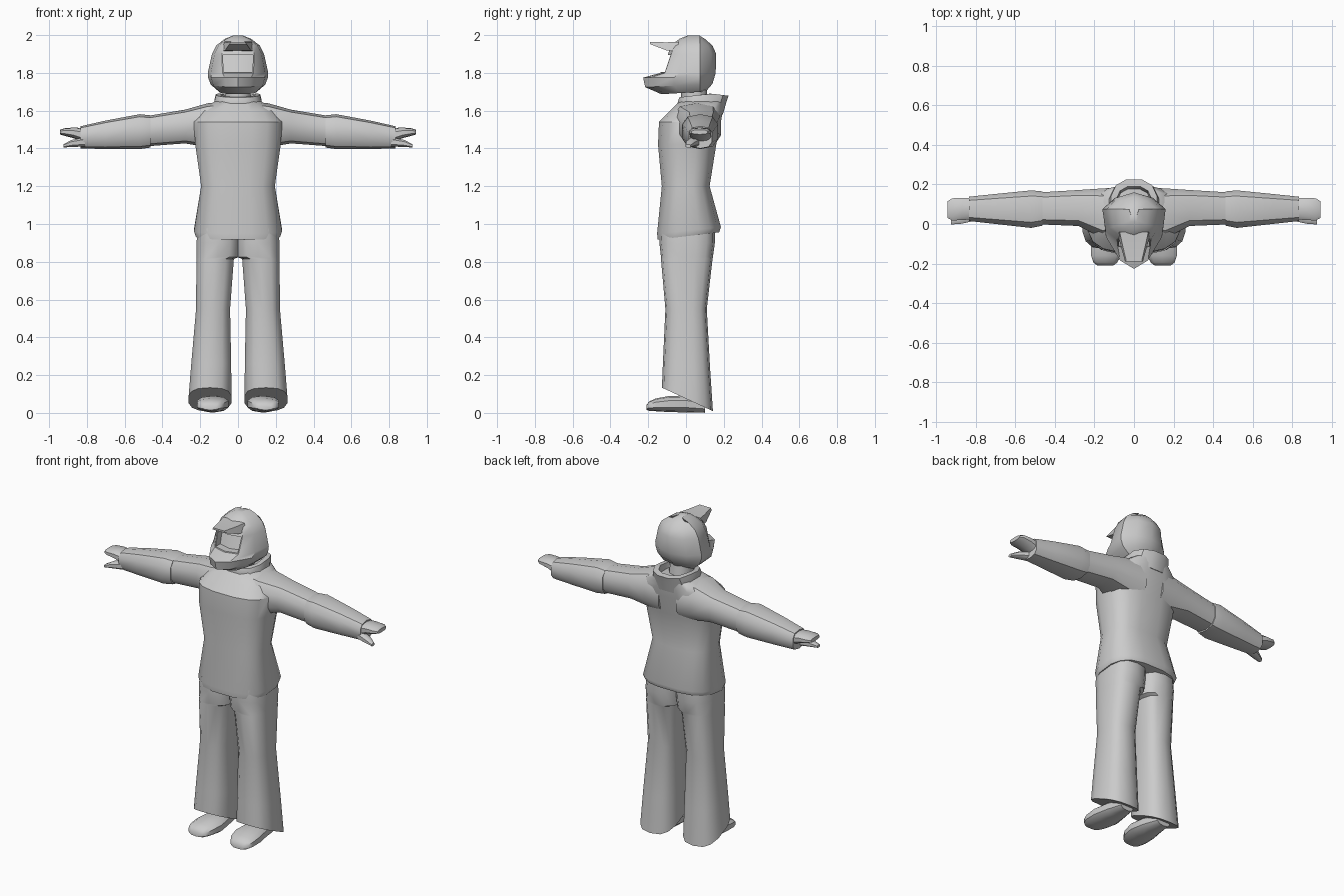
import bpy, bmesh, math
from mathutils import Vector

grey = bpy.data.materials.new("light_grey")
grey.diffuse_color = (0.6, 0.6, 0.6, 1)


def finish(name, bm, mirror=False, angle=40):
    bmesh.ops.recalc_face_normals(bm, faces=bm.faces)
    me = bpy.data.meshes.new(name)
    bm.to_mesh(me)
    bm.free()
    me.materials.append(grey)
    ob = bpy.data.objects.new(name, me)
    bpy.context.collection.objects.link(ob)
    bpy.ops.object.select_all(action='DESELECT')
    ob.select_set(True)
    bpy.context.view_layer.objects.active = ob
    bpy.ops.object.shade_smooth_by_angle(angle=math.radians(angle))
    if mirror:
        ob.modifiers.new("Mirror", 'MIRROR')
    return ob


def loft(rings, cap=True):
    bm = bmesh.new()
    vs = [[bm.verts.new(p) for p in r] for r in rings]
    n = len(vs[0])
    for a, b in zip(vs, vs[1:]):
        for i in range(n):
            j = (i + 1) % n
            bm.faces.new((a[i], a[j], b[j], b[i]))
    if cap:
        bm.faces.new(vs[0])
        bm.faces.new(vs[-1])
    return bm


def oval(u0, u1, v0, v1, n, p):
    """Rounded-box outline filling the given 2D bounds."""
    pts = []
    for i in range(n):
        a = 2 * math.pi * (i + 0.5) / n
        c, s = math.cos(a), math.sin(a)
        pts.append([math.copysign(abs(c) ** (2 / p), c), math.copysign(abs(s) ** (2 / p), s)])
    m = max(abs(q[0]) for q in pts)
    return [((u0 + u1) / 2 + q[0] / m * (u1 - u0) / 2,
             (v0 + v1) / 2 + q[1] / m * (v1 - v0) / 2) for q in pts]


def ring_z(z, x0, x1, y0, y1, n=16, p=2.8, slope=0.0):
    return [(x, y, max(0.005, z + slope * y)) for x, y in oval(x0, x1, y0, y1, n, p)]


def ring_x(x, y0, y1, z0, z1, n=10, p=2.7):
    return [(x, y, z) for y, z in oval(y0, y1, z0, z1, n, p)]


def ring_y(y, x0, x1, z0, z1, n=10, p=2.7):
    return [(x, y, z) for x, z in oval(x0, x1, z0, z1, n, p)]


# Jacket body: z, half width, front y, back y, tilt
jacket = [(0.935, 0.222, -0.15, 0.175, 0.12), (0.965, 0.233, -0.153, 0.185, 0.1),
          (1.20, 0.195, -0.128, 0.125, 0), (1.42, 0.226, -0.148, 0.16, 0),
          (1.54, 0.235, -0.143, 0.185, 0), (1.60, 0.2, -0.085, 0.195, 0),
          (1.648, 0.125, -0.035, 0.205, 0)]
finish("jacket", loft([ring_z(z, -w, w, a, b, slope=s) for z, w, a, b, s in jacket]))

# Stand-up collar, lower at the front, with a hollow inside
collar = []
for z, w, a, b, k in [(1.58, 0.13, -0.03, 0.195, 0), (1.645, 0.125, -0.045, 0.215, 0.1),
                      (1.675, 0.117, -0.035, 0.225, 0.12), (1.675, 0.09, -0.01, 0.19, 0.12),
                      (1.63, 0.085, 0.0, 0.17, 0)]:
    collar.append([(x, y, z + k * min(y, 0.26 - y)) for x, y in oval(-w, w, a, b, 12, 2.5)])
finish("collar", loft(collar), angle=35)

# Sleeves and hands
finish("upper_sleeve", loft([
    ring_x(0.06, -0.06, 0.185, 1.40, 1.645), ring_x(0.16, -0.07, 0.18, 1.41, 1.635),
    ring_x(0.28, -0.01, 0.172, 1.43, 1.602), ring_x(0.475, -0.002, 0.16, 1.415, 1.57)]), True)
finish("lower_sleeve", loft([
    ring_x(0.462, -0.008, 0.165, 1.408, 1.572), ring_x(0.52, -0.02, 0.17, 1.40, 1.578),
    ring_x(0.70, 0.0, 0.152, 1.40, 1.545), ring_x(0.835, 0.015, 0.138, 1.402, 1.515)]), True)
finish("fingers", loft([
    ring_x(0.80, 0.025, 0.13, 1.425, 1.505), ring_x(0.87, 0.02, 0.132, 1.455, 1.51),
    ring_x(0.92, 0.018, 0.13, 1.468, 1.506), ring_x(0.943, 0.03, 0.115, 1.475, 1.498)]), True)
finish("thumb", loft([
    ring_x(0.81, 0.015, 0.08, 1.41, 1.46, 8), ring_x(0.88, 0.0, 0.05, 1.408, 1.445, 8),
    ring_x(0.925, -0.002, 0.025, 1.405, 1.422, 8)]), True)

# Trouser legs: z, inner x, outer x, front y, back y, tilt
legs = [(0.975, -0.01, 0.212, -0.135, 0.15, 0), (0.90, -0.01, 0.22, -0.138, 0.15, 0),
        (0.825, -0.005, 0.22, -0.13, 0.14, 0), (0.815, 0.022, 0.22, -0.13, 0.138, 0),
        (0.55, 0.042, 0.222, -0.107, 0.108, 0), (0.25, 0.036, 0.248, -0.12, 0.125, -0.1),
        (0.075, 0.035, 0.261, -0.125, 0.14, -0.46)]
finish("trouser_leg", loft([ring_z(z, i, o, a, b, 14, 2.7, s) for z, i, o, a, b, s in legs]), True)

# Shoes
finish("shoe", loft([
    ring_y(0.10, 0.09, 0.18, 0.002, 0.07), ring_y(0.0, 0.065, 0.2, 0.004, 0.09),
    ring_y(-0.09, 0.05, 0.217, 0.006, 0.088), ring_y(-0.16, 0.065, 0.217, 0.01, 0.075),
    ring_y(-0.195, 0.085, 0.205, 0.012, 0.06), ring_y(-0.21, 0.105, 0.185, 0.016, 0.04)]), True)

# Neck
finish("neck", loft([ring_z(1.60, -0.07, 0.07, -0.02, 0.12, 10, 2),
                     ring_z(1.76, -0.065, 0.065, -0.025, 0.1, 10, 2)]))


# Helmet shell: z, front y, front corner x, front corner y, half width, back y
def helmet_ring(z, yf, cx, cy, w, yb, tilt=0.0):
    half = [(0, yf), (cx, cy), (w * 0.9, cy * 0.4 + 0.01), (w, 0.075), (w * 0.6, yb - 0.025), (0, yb)]
    pts = half + [(-x, y) for x, y in half[-2:0:-1]]
    return [(x, y, z + tilt * y) for x, y in pts]


bm = loft([
    helmet_ring(1.695, -0.13, 0.055, -0.11, 0.10, 0.105, 0.06),
    helmet_ring(1.735, -0.216, 0.065, -0.18, 0.145, 0.14, 0.05),
    helmet_ring(1.775, -0.227, 0.07, -0.185, 0.158, 0.15),
    helmet_ring(1.80, -0.135, 0.082, -0.112, 0.160, 0.157),
    helmet_ring(1.90, -0.095, 0.086, -0.078, 0.138, 0.16),
    helmet_ring(1.945, -0.08, 0.07, -0.06, 0.115, 0.14),
    helmet_ring(1.98, -0.035, 0.04, -0.02, 0.07, 0.10),
    helmet_ring(1.998, 0.01, 0.015, 0.015, 0.025, 0.07)])
# Recessed face opening
face = [f for f in bm.faces if 1.82 < f.calc_center_median().z < 1.88
        and f.calc_center_median().y < -0.08]
bmesh.ops.recalc_face_normals(bm, faces=bm.faces)
bmesh.ops.inset_region(bm, faces=face, thickness=0.006, use_even_offset=True)
ext = bmesh.ops.extrude_face_region(bm, geom=face)
bmesh.ops.delete(bm, geom=face, context='FACES')
bmesh.ops.translate(bm, vec=Vector((0, 0.045, 0)),
                    verts=[v for v in ext["geom"] if isinstance(v, bmesh.types.BMVert)])
finish("helmet", bm, angle=32)

# Helmet peak
rings = []
for y, w, lo, hi in [(-0.04, 0.085, 1.915, 1.965), (-0.10, 0.07, 1.918, 1.962), (-0.19, 0.045, 1.952, 1.963)]:
    rings.append([(-w, y, lo), (w, y, lo), (w * 0.85, y, hi), (-w * 0.85, y, hi)])
finish("helmet_peak", loft(rings), angle=25)
